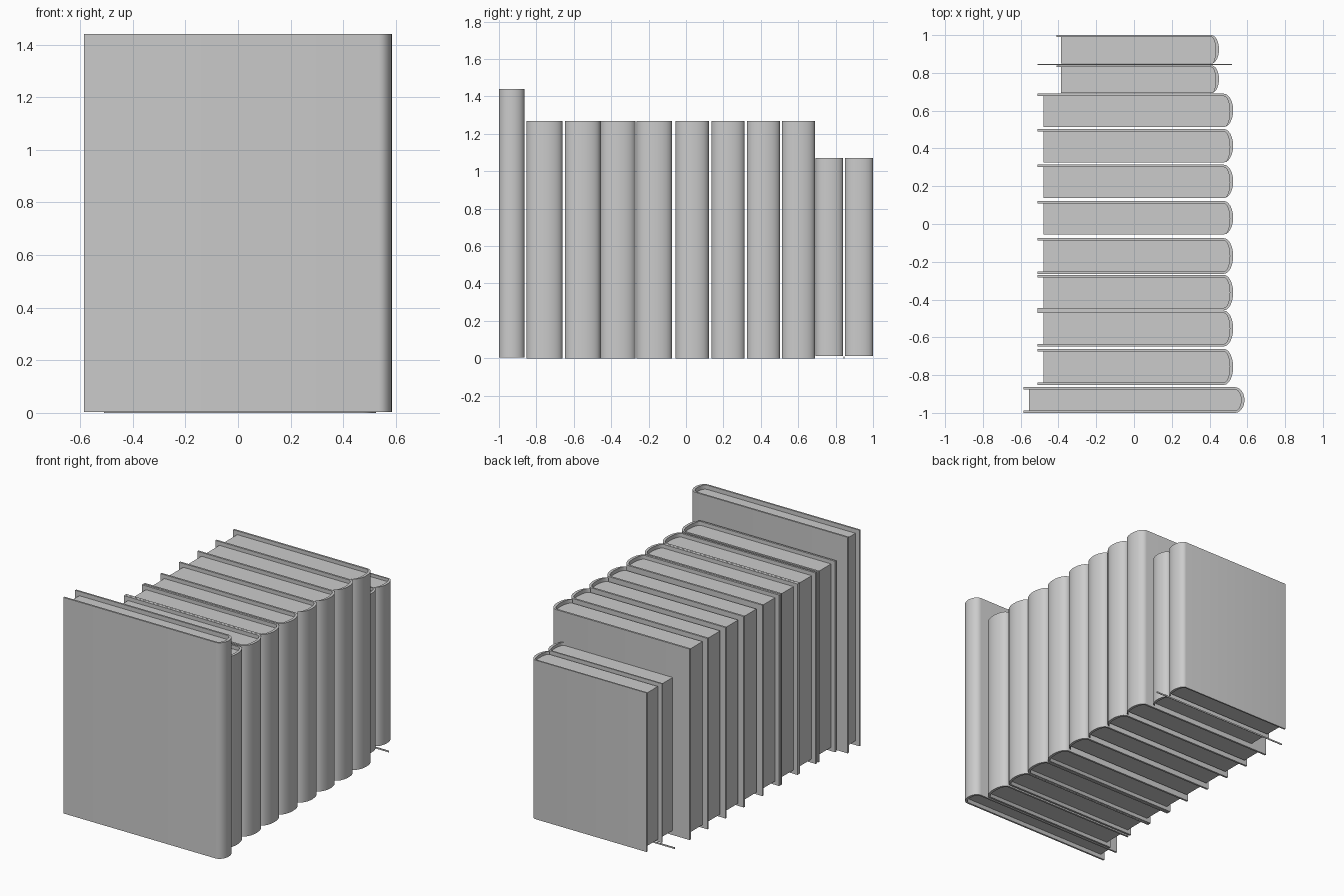
import bpy, bmesh, math

if "Cube" in bpy.data.objects:
    bpy.data.objects.remove(bpy.data.objects["Cube"])

SEG = 12


def prism(name, outline, z0, z1):
    """Extrude a flat xy outline from z0 to z1."""
    bm = bmesh.new()
    face = bm.faces.new([bm.verts.new((x, y, z0)) for x, y in outline])
    ext = bmesh.ops.extrude_face_region(bm, geom=[face])
    top = [v for v in ext["geom"] if isinstance(v, bmesh.types.BMVert)]
    bmesh.ops.translate(bm, verts=top, vec=(0, 0, z1 - z0))
    bmesh.ops.recalc_face_normals(bm, faces=bm.faces[:])
    mesh = bpy.data.meshes.new(name)
    bm.to_mesh(mesh)
    bm.free()
    ob = bpy.data.objects.new(name, mesh)
    bpy.context.collection.objects.link(ob)
    bpy.ops.object.select_all(action='DESELECT')
    ob.select_set(True)
    bpy.context.view_layer.objects.active = ob
    bpy.ops.object.shade_smooth_by_angle(angle=math.radians(35))
    return ob


def arc(x, lo, hi, bulge):
    """Half ellipse bulging to +x, from (x, hi) to (x, lo)."""
    mid, a = (lo + hi) / 2, (hi - lo) / 2
    return [(x + bulge * math.sin(math.pi * i / SEG),
             mid + a * math.cos(math.pi * i / SEG)) for i in range(SEG + 1)]


def book(name, lo, hi, size, front_board):
    back, spine, bulge, over, z0, z1, inset, t = size
    in_lo, in_hi = (lo + t if front_board else lo), hi - t
    outer = arc(spine, lo, hi, bulge)
    inner = arc(spine, in_lo, in_hi, bulge - 0.018)
    # cover: boards plus rounded spine; some books show only the rear board
    if front_board:
        cover = [(back, hi)] + outer + [(back, lo), (back, in_lo)]
        cover += inner[::-1] + [(back, in_hi)]
    else:
        cover = [(back, hi)] + outer + inner[-2::-1] + [(back, in_hi)]
    prism(name + "_cover", cover, z0, z1)
    # page block, recessed inside the cover
    pages = [(back + over, in_hi)] + inner + [(back + over, in_lo)]
    prism(name + "_pages", pages, z0 + inset, z1 - inset)


# back x, spine start x, spine bulge, page recess, z bottom, z top, page inset, board
LARGE = (-0.585, 0.535, 0.05, 0.03, 0.003, 1.44, 0.028, 0.012)
MEDIUM = (-0.51, 0.475, 0.05, 0.03, 0.0, 1.27, 0.025, 0.013)
SMALL = (-0.41, 0.41, 0.04, 0.023, 0.012, 1.07, 0.02, 0.01)

book("large_book", -1.0, -0.864, LARGE, True)
mediums = [(-0.852, -0.661), (-0.648, -0.458), (-0.457, -0.269), (-0.264, -0.075),
           (-0.055, 0.122), (0.137, 0.314), (0.326, 0.503), (0.513, 0.69)]
for i, (lo, hi) in enumerate(mediums):
    book(f"medium_book_{i + 1}", lo, hi, MEDIUM, i < 4)
for i, (lo, hi) in enumerate([(0.693, 0.84), (0.849, 1.0)]):
    book(f"small_book_{i + 1}", lo, hi, SMALL, False)

# thin strip lying between the small books
prism("base_strip", [(-0.51, 0.843), (0.52, 0.843), (0.52, 0.847), (-0.51, 0.847)], 0.0, 0.01)
